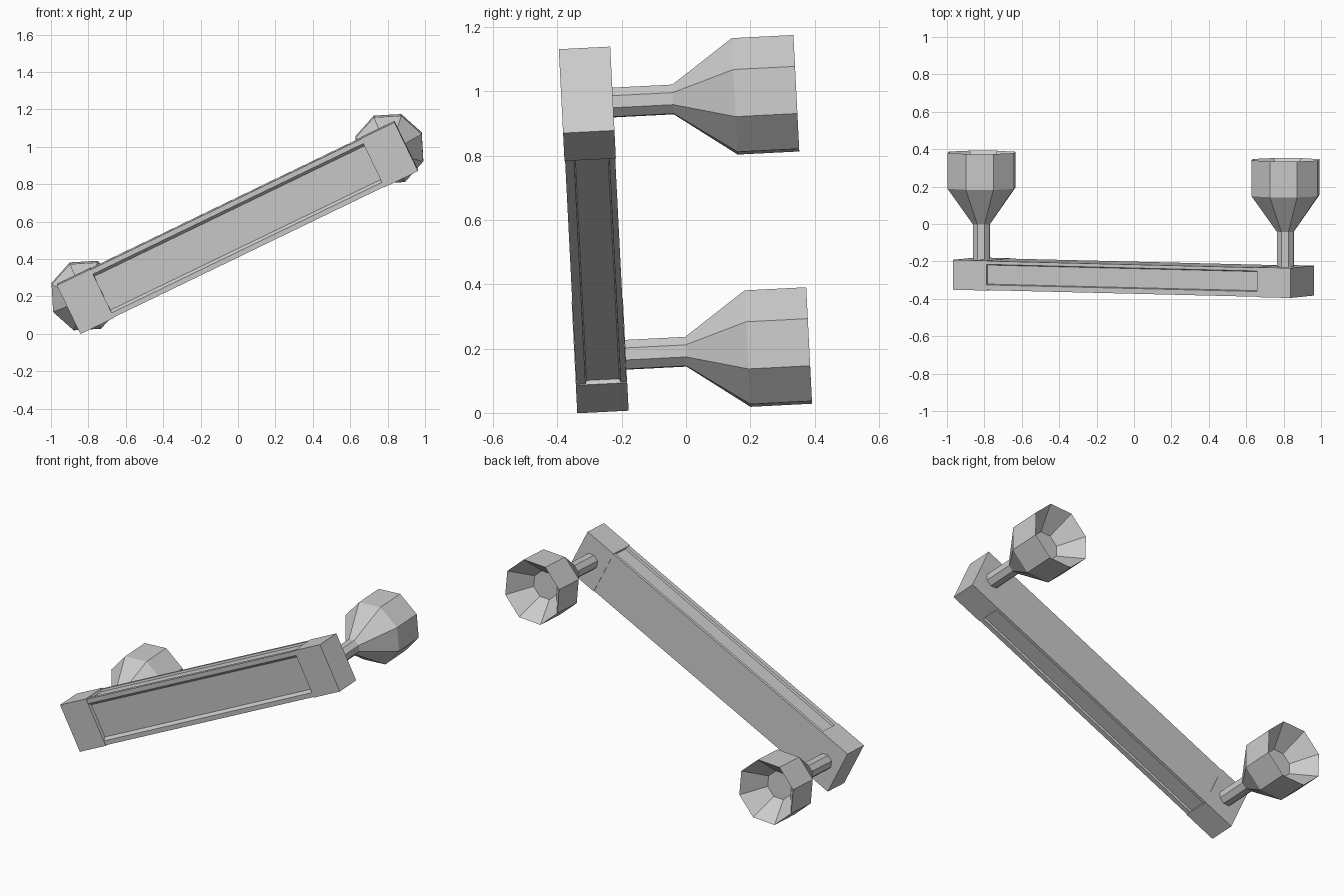
import bpy, bmesh
from math import radians, sin, cos, pi
from mathutils import Matrix

cube = bpy.data.objects.get("Cube")
if cube:
    bpy.data.objects.remove(cube, do_unlink=True)

grey = bpy.data.materials.new("plain_grey")
grey.use_nodes = True
colour = (0.6, 0.6, 0.6, 1)
grey.diffuse_color = colour
grey.node_tree.nodes["Principled BSDF"].inputs["Base Color"].default_value = colour

# Pose of the whole handle: slanted along its length and tipped slightly back
POSE = (Matrix.Translation((-0.003, -0.287, 0.569))
        @ Matrix.Rotation(radians(2.9), 4, 'X')
        @ Matrix.Rotation(radians(-25.8), 4, 'Y'))

HALF_LENGTH, HALF_DEPTH, HALF_HEIGHT = 1.0025, 0.08, 0.145
BLOCK = 0.2
SIDES = 8


def finish(bm, name):
    bmesh.ops.recalc_face_normals(bm, faces=bm.faces)
    mesh = bpy.data.meshes.new(name)
    bm.to_mesh(mesh)
    bm.free()
    mesh.materials.append(grey)
    obj = bpy.data.objects.new(name, mesh)
    bpy.context.collection.objects.link(obj)
    obj.matrix_world = POSE


def loft(name, rings):
    """Skin a list of equal point rings and cap both ends."""
    bm = bmesh.new()
    loops = [[bm.verts.new(p) for p in ring] for ring in rings]
    n = len(loops[0])
    for a, b in zip(loops, loops[1:]):
        for i in range(n):
            j = (i + 1) % n
            bm.faces.new((a[i], a[j], b[j], b[i]))
    bm.faces.new(loops[0])
    bm.faces.new(loops[-1])
    finish(bm, name)


def end_block(name, x):
    bm = bmesh.new()
    size = Matrix.Diagonal((BLOCK, 2 * HALF_DEPTH, 2 * HALF_HEIGHT, 1))
    bmesh.ops.create_cube(bm, size=1, matrix=Matrix.Translation((x, 0, 0)) @ size)
    finish(bm, name)


def cup(name, x):
    # Stem, flare, straight wall, then a sloping hollow down to a small floor
    profile = [(0.07, 0.049), (0.267, 0.049), (0.459, 0.192),
               (0.651, 0.192), (0.52, 0.085)]
    rings = []
    for y, r in profile:
        angles = [2 * pi * i / SIDES for i in range(SIDES)]
        rings.append([(x + r * cos(a), y, r * sin(a)) for a in angles])
    loft(name, rings)


# Grooved grip bar: upper half of the section, mirrored below
D, H = HALF_DEPTH - 0.002, HALF_HEIGHT - 0.003
upper = [(-D + 0.02, 0.1), (-D, 0.115), (-D, H), (-0.05, H),
         (-0.046, H - 0.012), (0.056, H - 0.012), (0.06, H), (D, H)]
section = upper + [(y, -z) for y, z in reversed(upper)]
reach = HALF_LENGTH - BLOCK
loft("grip_bar", [[(x, y, z) for y, z in section] for x in (-reach, reach)])

# End blocks and the mounting cups behind them
for side, sign in (("left", 1), ("right", -1)):
    centre = sign * (HALF_LENGTH - BLOCK / 2)
    end_block(side + "_end_block", centre)
    cup(side + "_mounting_cup", centre)
